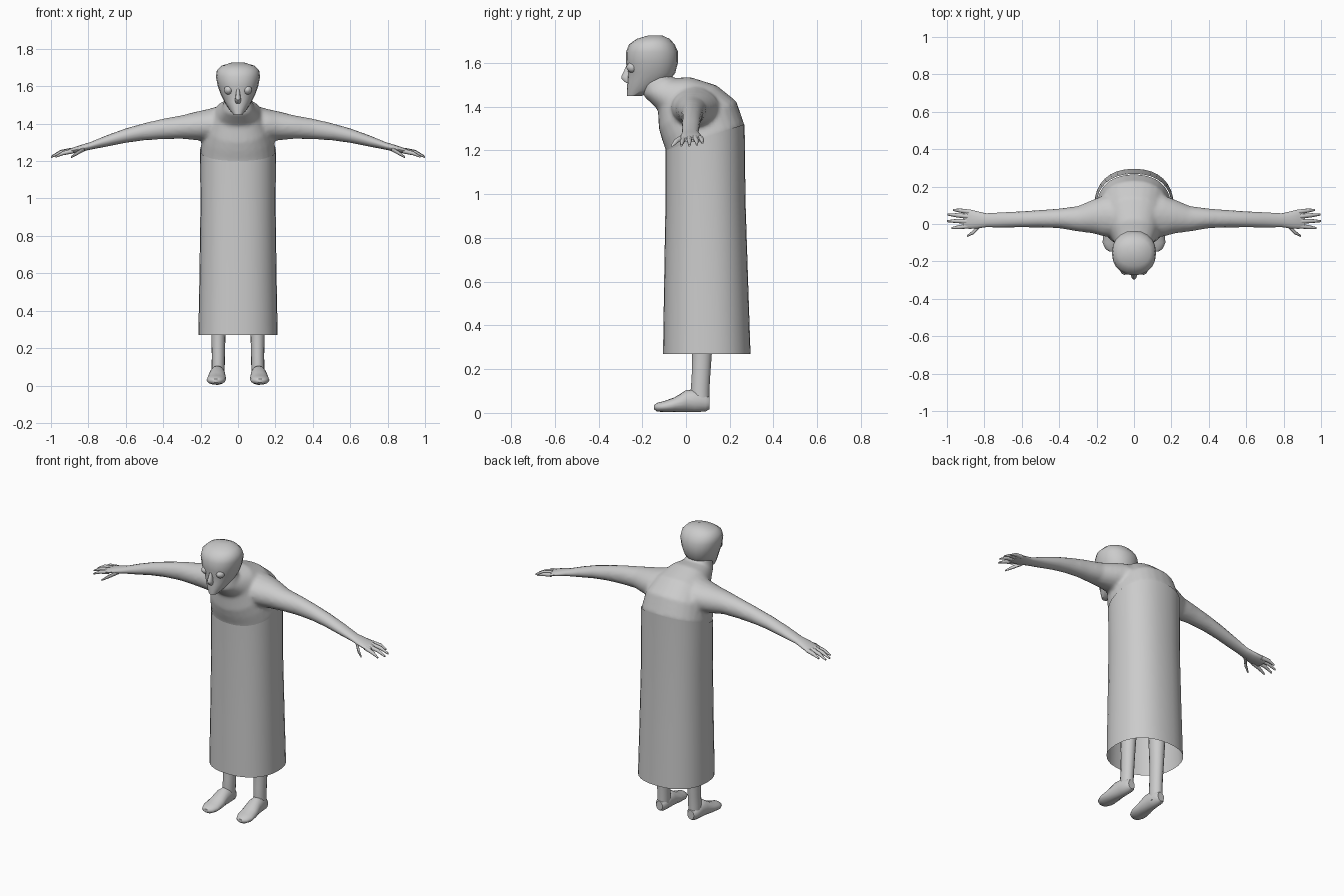
import bpy, bmesh, math
from mathutils import Vector, Matrix


def loft(bm, rings, n=20, power=1.0, caps=True):
    """Skin oval rings given as (centre, half axis u, half axis v)."""
    loops = []
    for c, u, v in rings:
        loop = []
        for i in range(n):
            a = 2 * math.pi * i / n
            ca, sa = math.cos(a), math.sin(a)
            ca = math.copysign(abs(ca) ** power, ca)
            sa = math.copysign(abs(sa) ** power, sa)
            loop.append(bm.verts.new(Vector(c) + Vector(u) * ca + Vector(v) * sa))
        loops.append(loop)
    for a, b in zip(loops, loops[1:]):
        for i in range(n):
            j = (i + 1) % n
            bm.faces.new((a[i], a[j], b[j], b[i]))
    if caps:
        bm.faces.new(loops[0][::-1])
        bm.faces.new(loops[-1])


def finish(name, bm, mirror=False):
    bmesh.ops.recalc_face_normals(bm, faces=bm.faces)
    me = bpy.data.meshes.new(name)
    bm.to_mesh(me)
    bm.free()
    for p in me.polygons:
        p.use_smooth = True
    me.set_sharp_from_angle(angle=math.radians(50))
    ob = bpy.data.objects.new(name, me)
    bpy.context.collection.objects.link(ob)
    if mirror:
        ob.modifiers.new("mirror", 'MIRROR').use_mirror_merge = False
    return ob


def profile_rings(rows):
    """Rows: front y, front z, back y, back z, half width -> tilted rings."""
    out = []
    for fy, fz, by, bz, w in rows:
        f, b = Vector((0, fy, fz)), Vector((0, by, bz))
        out.append(((f + b) / 2, (w, 0, 0), (b - f) / 2))
    return out


def z_rings(rows):
    """Rows: z, x, y, half x, half y."""
    return [((x, y, z), (rx, 0, 0), (0, ry, 0)) for z, x, y, rx, ry in rows]


def x_rings(rows, s=1):
    """Rows: x, y, z, half y, half z."""
    return [((s * x, y, z), (0, ry, 0), (0, 0, rz)) for x, y, z, ry, rz in rows]


# Hunched torso, neck and upper arms, blended into one skin
bm = bmesh.new()
loft(bm, profile_rings([
    (-.20, 1.50, -.08, 1.58, .07), (-.195, 1.45, -.065, 1.53, .082),
    (-.128, 1.385, .02, 1.535, .12), (-.124, 1.30, .14, 1.497, .165),
    (-.11, 1.25, .23, 1.425, .19), (-.092, 1.20, .266, 1.32, .2),
    (-.08, 1.10, .25, 1.20, .185)]), 28, .88)
arm = [(.08, .04, 1.40, .11, .10), (.16, .043, 1.393, .11, .085),
       (.22, .04, 1.388, .09, .077), (.3, .028, 1.382, .068, .063),
       (.4, .03, 1.372, .053, .055), (.5, .028, 1.357, .047, .046),
       (.56, .027, 1.345, .043, .04)]
for s in (1, -1):
    loft(bm, x_rings(arm, s))
body = finish("upper_body", bm)
rm = body.modifiers.new("blend", 'REMESH')
rm.mode = 'VOXEL'
rm.voxel_size = .011
rm.use_smooth_shade = True
sm = body.modifiers.new("soften", 'SMOOTH')
sm.factor = .5
sm.iterations = 5

# Forearms with palms and fingers
bm = bmesh.new()
loft(bm, x_rings([
    (.46, .028, 1.363, .047, .049), (.5, .028, 1.357, .046, .045),
    (.6, .025, 1.336, .042, .038), (.7, .022, 1.308, .04, .03),
    (.79, .02, 1.281, .037, .02), (.84, .022, 1.268, .046, .018),
    (.88, .026, 1.258, .052, .015), (.915, .027, 1.248, .048, .010)]), 16)
digits = [((.88, .064, 1.257), (.93, .072, 1.25), (.967, .075, 1.234)),
          ((.89, .040, 1.258), (.95, .047, 1.248), (.997, .050, 1.225)),
          ((.89, .014, 1.256), (.95, .016, 1.245), (1.0, .015, 1.222)),
          ((.88, -.010, 1.254), (.935, -.017, 1.242), (.977, -.022, 1.222)),
          ((.82, -.004, 1.266), (.86, -.045, 1.243), (.892, -.064, 1.221))]
for pts in digits:
    loft(bm, [(p, (0, r, 0), (0, 0, r)) for p, r in zip(pts, (.013, .011, .005))], 8)
finish("forearm_and_hand", bm, True)

# Long open gown
bm = bmesh.new()
loft(bm, profile_rings([
    (-.094, 1.20, .268, 1.32, .203), (-.094, .95, .272, .97, .201),
    (-.1, .6, .284, .6, .206), (-.105, .27, .295, .27, .212)]), 32, .88, False)
finish("gown", bm)

# Legs
bm = bmesh.new()
loft(bm, z_rings([
    (.03, .107, .066, .034, .04), (.10, .106, .064, .035, .043),
    (.16, .105, .068, .035, .042), (.27, .105, .073, .038, .045),
    (.5, .103, .08, .048, .055), (.8, .1, .085, .065, .07)]), 16)
finish("leg", bm, True)

# Feet
bm = bmesh.new()
loft(bm, [((x, y, z), (rx, 0, 0), (0, 0, rz)) for y, x, z, rx, rz in [
    (.108, .108, .045, .022, .028), (.09, .108, .047, .035, .04),
    (.04, .109, .055, .039, .052), (0, .111, .054, .043, .05),
    (-.05, .114, .038, .05, .034), (-.1, .117, .029, .051, .025),
    (-.132, .118, .026, .036, .02), (-.146, .118, .026, .016, .01)]], 16)
finish("foot", bm, True)

# Bald head with narrow jaw
bm = bmesh.new()
loft(bm, z_rings([
    (1.448, 0, -.237, .024, .032), (1.475, 0, -.205, .046, .065),
    (1.515, 0, -.172, .072, .096), (1.555, 0, -.157, .092, .108),
    (1.60, 0, -.156, .108, .119), (1.65, 0, -.155, .118, .119),
    (1.685, 0, -.156, .113, .104), (1.71, 0, -.15, .088, .075),
    (1.726, 0, -.14, .035, .03)]), 20, .92)
finish("head", bm)

# Nose
bm = bmesh.new()
loft(bm, z_rings([
    (1.585, 0, -.262, .008, .012), (1.54, 0, -.27, .014, .026),
    (1.527, 0, -.27, .017, .027), (1.508, 0, -.262, .012, .012)]), 10)
finish("nose", bm)

# Eyes with lids
for name, r, y in (("eye", .019, -.253), ("eyelid", .025, -.245)):
    bm = bmesh.new()
    m = Matrix.Translation((.05, y, 1.58))
    bmesh.ops.create_uvsphere(bm, u_segments=14, v_segments=8, radius=r, matrix=m)
    finish(name, bm, True)
